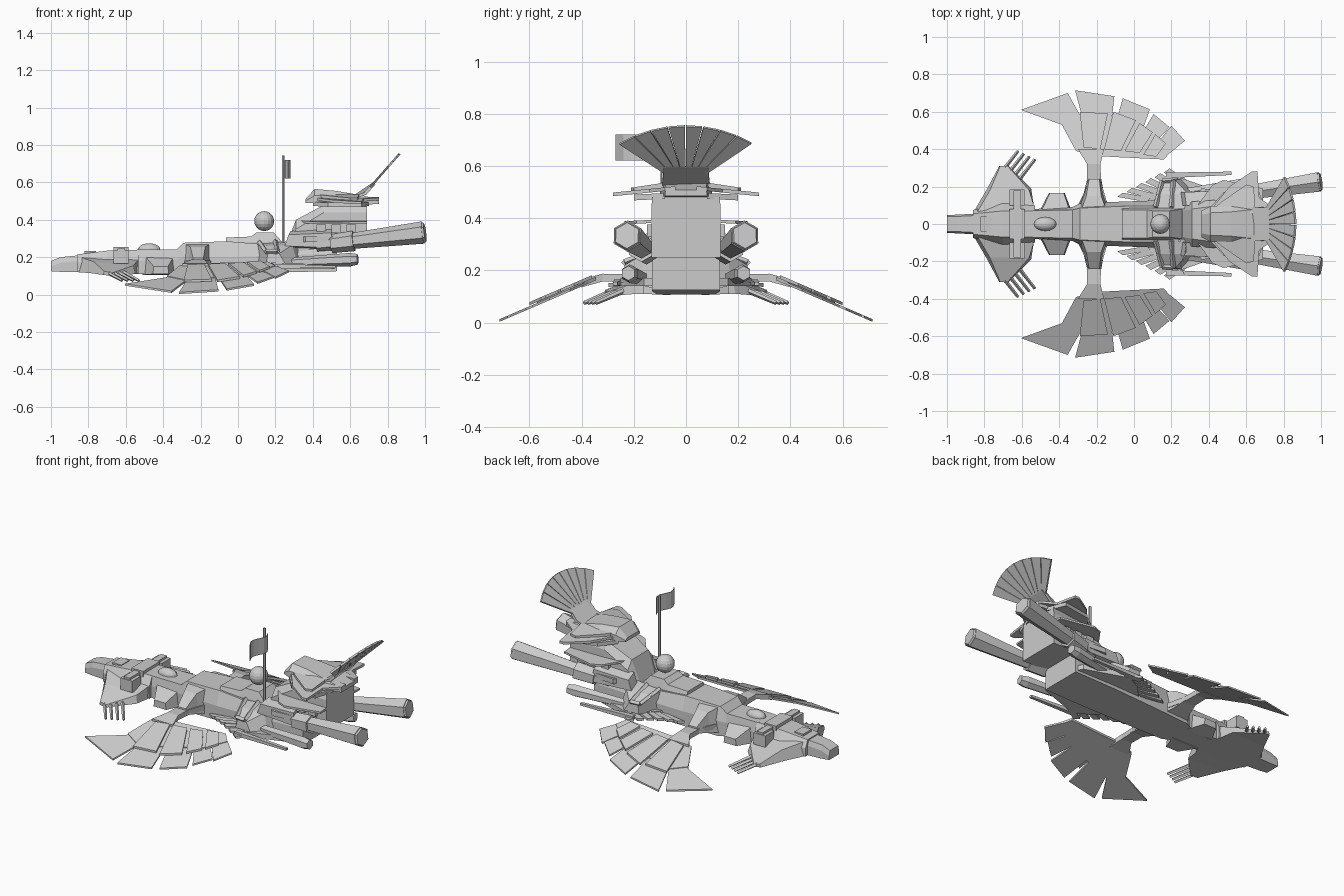
import bpy, bmesh, math
from mathutils import Vector, Matrix


def finish(name, bm, mirror=False):
    bmesh.ops.recalc_face_normals(bm, faces=bm.faces)
    me = bpy.data.meshes.new(name)
    bm.to_mesh(me)
    bm.free()
    ob = bpy.data.objects.new(name, me)
    bpy.context.collection.objects.link(ob)
    if mirror:
        m = ob.modifiers.new("mirror", 'MIRROR')
        m.use_axis = (False, True, False)
        m.use_mirror_merge = False
    return ob


def loft(name, rings, mirror=False):
    bm = bmesh.new()
    rows = [[bm.verts.new(p) for p in r] for r in rings]
    for a, b in zip(rows, rows[1:]):
        n = len(a)
        for i in range(n):
            bm.faces.new((a[i], a[(i + 1) % n], b[(i + 1) % n], b[i]))
    bm.faces.new(rows[0])
    bm.faces.new(rows[-1])
    return finish(name, bm, mirror)


def prism(name, pts, off, mirror=False):
    return loft(name, [pts, [Vector(p) + Vector(off) for p in pts]], mirror)


def plate(name, outline, zf, th, mirror=True):
    return prism(name, [(x, y, zf(x, y)) for x, y in outline], (0, 0, -th), mirror)


def hull(name, secs):
    # section: x, half width low, half width top, z bottom, z shoulder, z top
    return loft(name, [[(x, -a, zb), (x, a, zb), (x, a, zs), (x, b, zt), (x, -b, zt), (x, -a, zs)]
                       for x, a, b, zb, zs, zt in secs])


def box(name, x0, x1, y0, y1, z0, z1, mirror=False):
    return prism(name, [(x0, y0, z0), (x1, y0, z0), (x1, y1, z0), (x0, y1, z0)], (0, 0, z1 - z0), mirror)


def tube(name, p0, p1, r0, r1, n=6, mirror=True):
    p0, p1 = Vector(p0), Vector(p1)
    d = p1 - p0
    mat = Matrix.Translation((p0 + p1) / 2) @ d.to_track_quat('Z', 'Y').to_matrix().to_4x4()
    bm = bmesh.new()
    bmesh.ops.create_cone(bm, cap_ends=True, segments=n, radius1=r0, radius2=r1, depth=d.length, matrix=mat)
    return finish(name, bm, mirror)


def ball(name, c, s):
    bm = bmesh.new()
    mat = Matrix.Translation(c) @ Matrix.Diagonal((*s, 1))
    bmesh.ops.create_uvsphere(bm, u_segments=16, v_segments=10, radius=1, matrix=mat)
    return finish(name, bm)


# nose, head and main hull
hull("nose", [(-1, .047, .04, .125, .15, .18), (-.95, .05, .04, .122, .17, .2), (-.85, .055, .045, .12, .18, .21)])
hull("head", [(-.86, .075, .055, .12, .17, .215), (-.7, .11, .07, .115, .19, .235), (-.53, .1, .07, .11, .18, .24)])
box("head_hatch", -.82, -.76, -.04, .04, .2, .232)
hull("main_hull", [(-.54, .08, .072, .11, .18, .24), (-.33, .09, .075, .107, .19, .24),
                   (-.29, .11, .085, .107, .2, .277), (-.06, .12, .095, .113, .2, .285),
                   (.25, .13, .1, .12, .21, .26), (.53, .13, .125, .125, .22, .26)])
hull("bridge_deck", [(-.065, .085, .075, .22, .28, .305), (.07, .085, .075, .22, .28, .31),
                     (.1, .085, .07, .22, .28, .333), (.19, .085, .07, .22, .28, .333),
                     (.265, .085, .08, .22, .23, .25)])
ball("bridge_ball", (.14, 0, .393), (.053, .053, .053))
ball("deck_dome", (-.475, 0, .24), (.06, .037, .034))

# front fins with claws
loft("front_fin", [[(-.86, .06, .12), (-.53, .06, .11), (-.53, .08, .19), (-.84, .06, .2)],
                   [(-.79, .18, .115), (-.55, .19, .11), (-.56, .18, .155), (-.77, .18, .175)],
                   [(-.72, .31, .105), (-.67, .31, .1), (-.675, .31, .115), (-.715, .31, .125)]], True)
for i in range(4):
    x, y = -.62 + .03 * i, .39 - .015 * i
    tube("claw", (x - .11, y - .14, .135), (x, y, .075), .011, .008, 4)

# clamp band across the head
box("head_band", -.645, -.605, -.18, .18, .2, .247)
box("band_core", -.665, -.585, -.08, .08, .21, .255)
box("band_end", -.665, -.585, .1, .185, .165, .235, True)

# angular side bulges
loft("side_bulge", [[(-.51, .06, .105), (-.33, .06, .105), (-.34, .06, .21), (-.5, .06, .21)],
                    [(-.455, .165, .11), (-.37, .165, .11), (-.375, .165, .15), (-.45, .165, .15)]], True)

# wing shoulders and arms
loft("wing_shoulder", [[(-.31, .08, .12), (-.13, .08, .12), (-.15, .08, .27), (-.28, .08, .27)],
                       [(-.27, .16, .14), (-.16, .16, .14), (-.175, .15, .255), (-.255, .15, .255)],
                       [(-.25, .24, .16), (-.175, .24, .16), (-.185, .24, .195), (-.24, .24, .195)]], True)
wz = lambda x, y: .178 - .43 * (y - .34)
loft("wing_arm", [[(x0, y, z - .03), (x1, y, z - .03), (x1, y, z), (x0, y, z)]
                  for x0, x1, y, z in [(-.29, -.14, .1, .18), (-.25, -.175, .22, .185),
                                       (-.25, -.18, .32, .187), (-.3, -.16, .4, .165)]], True)

# wing base and its feathers
plate("wing_base", [(-.31, .39), (-.18, .362), (.16, .345), (.2, .39), (.1, .47), (-.1, .53), (-.28, .57), (-.38, .52)], wz, .014)
feathers = [[(-.605, .61), (-.355, .7), (-.27, .55), (-.28, .4), (-.385, .53)],
            [(-.315, .715), (-.105, .683), (-.13, .46), (-.25, .47)],
            [(-.06, .672), (.085, .613), (.02, .43), (-.12, .46)],
            [(.105, .588), (.19, .517), (.09, .41), (.01, .43)],
            [(.2, .525), (.272, .445), (.175, .365), (.08, .38)]]
for f in feathers:
    plate("wing_feather", f, lambda x, y: wz(x, y) - .004, .01)
covers = [[(-.29, .6), (-.14, .59), (-.18, .4), (-.27, .41)], [(-.11, .6), (.01, .555), (-.07, .39), (-.16, .4)],
          [(.03, .54), (.1, .49), (.03, .38), (-.05, .39)], [(.115, .48), (.17, .43), (.12, .36), (.05, .37)]]
for c in covers:
    plate("cover_feather", c, lambda x, y: wz(x, y) + .012, .012)

# fanned slats and struts beside the rear hull
for i in range(6):
    t = i / 5
    x, y = -.09 + .25 * t, .145 + .13 * t
    dx, dy = .17 - .02 * t, -.03 - .07 * t
    z = .15 + .012 * math.sin(t * 3)
    plate("side_slat", [(x, y), (x + .03, y + .022), (x + .03 + dx, y + .022 + dy), (x + dx, y + dy)],
          lambda a, b: z + .06 * (.28 - b), .014)
loft("side_strut", [[(.17, .245, .14), (.17, .275, .14), (.17, .275, .165), (.17, .245, .165)],
                    [(.52, .262, .142), (.52, .28, .142), (.52, .28, .155), (.52, .262, .155)]], True)
plate("side_shelf", [(.05, .1), (.14, .2), (.24, .25), (.5, .16), (.53, .1)], lambda x, y: .17, .03)

# side sponsons with raised frames
loft("sponson", [[(.08, .08, .15), (.36, .08, .15), (.34, .08, .29), (.1, .08, .27)],
                 [(.13, .17, .16), (.32, .17, .16), (.29, .16, .265), (.12, .16, .26)],
                 [(.15, .24, .17), (.25, .24, .17), (.22, .235, .22), (.16, .235, .22)]], True)
for a, b in [((.115, .09, .28), (.15, .23, .23)), ((.2, .09, .285), (.21, .235, .23)), ((.15, .23, .23), (.21, .235, .23))]:
    tube("sponson_frame", a, b, .013, .013, 4)

# rear tower
hull("tower", [(.26, .1, .07, .22, .24, .27), (.31, .12, .08, .23, .35, .4), (.46, .13, .1, .25, .44, .48),
               (.69, .132, .13, .25, .44, .48)])
plate("tower_ledge", [(.34, .1), (.42, .21), (.48, .235), (.69, .19), (.69, .12)], lambda x, y: .395 - .05 * (y - .1), .012)
plate("lower_ledge", [(.3, .1), (.36, .19), (.6, .17), (.6, .1)], lambda x, y: .31, .03)
for x in (.42, .5, .58):
    box("tower_window", x, x + .05, .12, .15, .33, .375, True)
loft("tower_cheek", [[(.25, .1, .25), (.25, .17, .26), (.27, .17, .32), (.28, .1, .34)],
                     [(.5, .1, .24), (.5, .18, .25), (.5, .18, .33), (.5, .1, .36)]], True)

# roof ridge and roof wings
hull("roof_ridge", [(.36, .07, .05, .49, .5, .51), (.41, .095, .06, .49, .53, .565), (.52, .1, .065, .49, .53, .555),
                    (.66, .09, .08, .48, .51, .532), (.755, .08, .075, .485, .5, .508)])
plate("roof_wing", [(.38, .05), (.43, .1), (.51, .2), (.63, .28), (.66, .28), (.67, .14), (.755, .08), (.755, .04)],
      lambda x, y: .526 - .1 * y, .014)
plate("roof_cap", [(.4, .06), (.47, .12), (.6, .21), (.64, .2), (.65, .06)], lambda x, y: .548 - .15 * y, .02)
plate("under_roof", [(.4, .08), (.48, .17), (.66, .2), (.7, .08)], lambda x, y: .5 - .05 * y, .022)

# engines
tube("large_engine", (.42, .14, .265), (.99, .225, .332), .034, .06)
tube("engine_mouth", (.985, .224, .331), (1, .226, .333), .058, .05)
tube("small_engine", (.15, .15, .165), (.6, .215, .187), .022, .036)
tube("small_engine_tip", (.6, .215, .187), (.64, .221, .189), .036, .028)
tube("engine_collar", (.5, .15, .272), (.62, .17, .287), .05, .055)

# tail neck and fan
fx = lambda y, z: (.66 + (z - .53) * .88, y, z)
prism("tail_neck", [(.61, -.09, .525), (.61, .09, .525), fx(.09, .545), fx(.085, .6), fx(-.085, .6), fx(-.09, .545)], (.014, 0, -.01))
for i in range(8):
    t0, t1 = -1 + i / 4, -1 + (i + .93) / 4
    quad = [fx(.082 * t, .575 + .02 * (1 - t * t)) for t in (t0, t1)]
    quad += [fx(.51 * math.sin(t * .524), .246 + .51 * math.cos(t * .524)) for t in (t1, t0)]
    prism("tail_feather", quad, (.01, 0, -.006))

# flag on its pole
tube("flag_pole", (.242, -.09, .24), (.242, -.09, .745), .008, .008, 6, False)
wave = [(.247 + .016 * (1 + math.sin(i * 1.1)), -.09 - .03 * i) for i in range(7)]
prism("flag", [(x, y, .62) for x, y in wave] + [(x + .004, y, .62) for x, y in reversed(wave)], (0, 0, .1))
